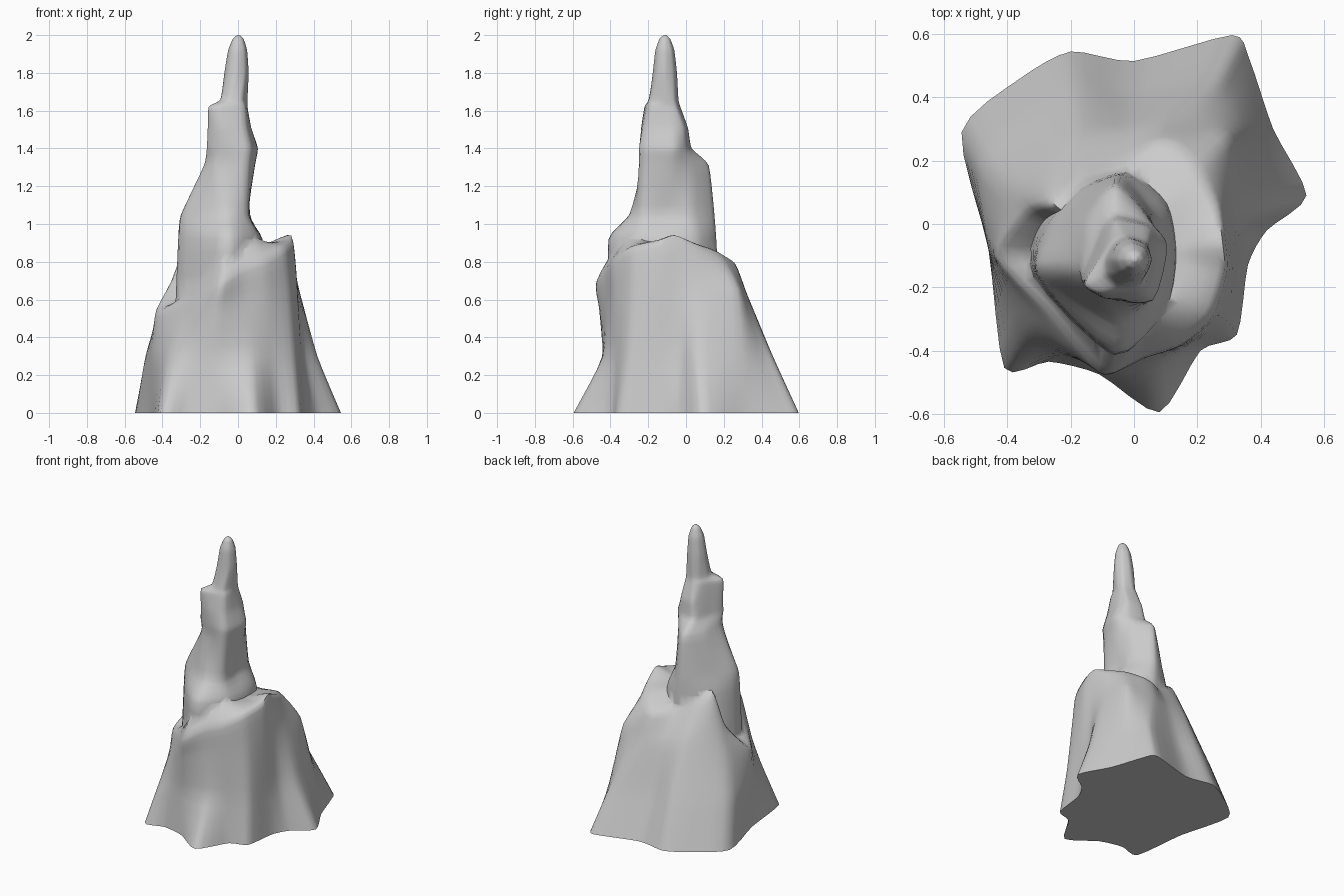
import bpy, bmesh, math
from mathutils import Vector


def spline(a, b, c, d, t, k):
    # Catmull-Rom with adjustable tension
    m0, m1 = (c - a) * k, (d - b) * k
    return (b * (2*t**3 - 3*t**2 + 1) + m0 * (t**3 - 2*t**2 + t)
            + c * (3*t**2 - 2*t**3) + m1 * (t**3 - t**2))


def refine(pts, n, closed, k=0.35):
    out, m = [], len(pts)
    for i in range(m if closed else m - 1):
        idx = [(i + j) % m if closed else min(max(i + j, 0), m - 1) for j in (-1, 0, 1, 2)]
        out += [spline(*[pts[j] for j in idx], s / n, k) for s in range(n)]
    return out if closed else out + [pts[-1]]


def loft(name, rows, around=4, along=4):
    cols = [refine(c, along, False, 0.25) for c in zip(*rows)]
    rings = [refine(list(r), around, True) for r in zip(*cols)]
    bm = bmesh.new()
    vs = [[bm.verts.new(p) for p in r] for r in rings]
    n = len(vs[0])
    for a, b in zip(vs, vs[1:]):
        for i in range(n):
            j = (i + 1) % n
            bm.faces.new((a[i], a[j], b[j], b[i]))
    bm.faces.new(vs[0][::-1])
    top = bm.verts.new(sum((v.co for v in vs[-1]), Vector()) / n)
    for i in range(n):
        bm.faces.new((vs[-1][i], vs[-1][(i + 1) % n], top))
    bmesh.ops.recalc_face_normals(bm, faces=bm.faces[:])
    me = bpy.data.meshes.new(name)
    bm.to_mesh(me)
    bm.free()
    ob = bpy.data.objects.new(name, me)
    bpy.context.collection.objects.link(ob)
    return ob


# Skirt folds: foot x,y | middle x,y | rim x,y,z | height where the ledge meets the column
folds = [
    (.08, -.595, .06, -.44, .03, -.42, .77, .95),
    (.21, -.40, .18, -.38, .14, -.38, .81, .94),
    (.325, -.35, .30, -.31, .24, -.29, .87, .91),
    (.36, -.13, .33, -.15, .285, -.15, .91, .90),
    (.42, -.02, .35, -.03, .28, -.06, .94, .90),
    (.545, .09, .42, .07, .26, .06, .89, .89),
    (.44, .30, .37, .30, .20, .17, .85, .88),
    (.365, .52, .30, .41, .13, .25, .80, .86),
    (.31, .597, .24, .46, .06, .26, .78, .86),
    (0, .515, -.02, .40, -.05, .20, .79, .92),
    (-.20, .545, -.18, .43, -.17, .17, .83, .97),
    (-.36, .46, -.33, .35, -.26, .07, .94, .95),
    (-.545, .29, -.485, .20, -.34, .04, .72, .76),
    (-.46, -.08, -.46, -.08, -.43, -.10, .54, .62),
    (-.41, -.455, -.36, -.34, -.28, -.27, .60, .74),
    (-.27, -.435, -.23, -.41, -.19, -.38, .64, .84),
    (-.11, -.475, -.12, -.44, -.09, -.475, .69, .93)]
# Bulge of each fold two thirds of the way to its rim
bulge_xy = [
    (.04, -.42), (.16, -.38), (.27, -.29), (.31, -.15), (.31, -.05), (.315, .09),
    (.30, .27), (.22, .31), (.11, .33), (-.03, .30), (-.18, .28), (-.29, .17),
    (-.40, .10), (-.445, -.10), (-.31, -.29), (-.21, -.40), (-.105, -.46)]
axis = Vector((-.04, -.1))


def toward_axis(f, k, z):
    p = axis + (Vector(f[4:6]) - axis) * k
    return Vector((p.x, p.y, z))


foot = [Vector((f[0], f[1], 0)) for f in folds]
mid = [Vector((f[2], f[3], .3)) for f in folds]
bulge = [Vector((x, y, .3 + .65 * (f[6] - .3))) for (x, y), f in zip(bulge_xy, folds)]
rim = [Vector(f[4:7]) for f in folds]
inner = [toward_axis(f, .62, f[7]) for f in folds]
core = [toward_axis(f, .2, .9) for f in folds]
rock = loft("rock_spire", [foot, mid, bulge, rim, inner, core])

# Column sections: height, then eight corners from east going counterclockwise
sections = [
    (.55, .18, -.08, .13, .10, 0, .18, -.20, .13, -.31, .0, -.32, -.17, -.08, -.41, .12, -.30),
    (.92, .13, -.10, .10, .06, -.03, .16, -.17, .11, -.27, .0, -.31, -.16, -.06, -.41, .10, -.27),
    (1.05, .055, -.10, .06, .03, -.04, .15, -.14, .11, -.24, -.01, -.30, -.15, -.07, -.30, .05, -.24),
    (1.31, .09, -.08, .04, .03, -.05, .12, -.10, .09, -.155, 0, -.18, -.14, -.12, -.22, .05, -.245),
    (1.40, .105, -.07, .05, 0, -.05, .03, -.09, .01, -.13, -.08, -.165, -.18, -.08, -.235, .06, -.24),
    (1.51, .07, -.08, .045, -.01, -.05, .01, -.08, -.02, -.12, -.10, -.16, -.185, -.09, -.235, .04, -.22),
    (1.62, .05, -.10, .04, -.05, -.03, -.03, -.07, -.05, -.11, -.11, -.155, -.19, -.10, -.22, .03, -.20),
    (1.66, .05, -.11, .04, -.06, -.02, -.04, -.06, -.06, -.09, -.11, -.09, -.16, -.05, -.195, .02, -.19)]
rows = [[Vector((s[i], s[i + 1], s[0])) for i in range(1, 17, 2)] for s in sections]

# Rounded tip
for z, r in ((1.8, .064), (1.92, .05), (1.98, .028), (2.0, .006)):
    rows.append([Vector((-.008 + r * math.cos(k * math.pi / 4) + (z - 1.8) * .05,
                         -.112 + r * math.sin(k * math.pi / 4), z)) for k in range(8)])
column = loft("column", rows)

# Fuse the column into the skirt
mod = rock.modifiers.new("fuse", 'BOOLEAN')
mod.operation = 'UNION'
mod.solver = 'EXACT'
mod.object = column
bpy.context.view_layer.objects.active = rock
rock.select_set(True)
bpy.ops.object.modifier_apply(modifier="fuse")
bpy.data.objects.remove(column)
bpy.ops.object.shade_smooth_by_angle(angle=math.radians(65))
